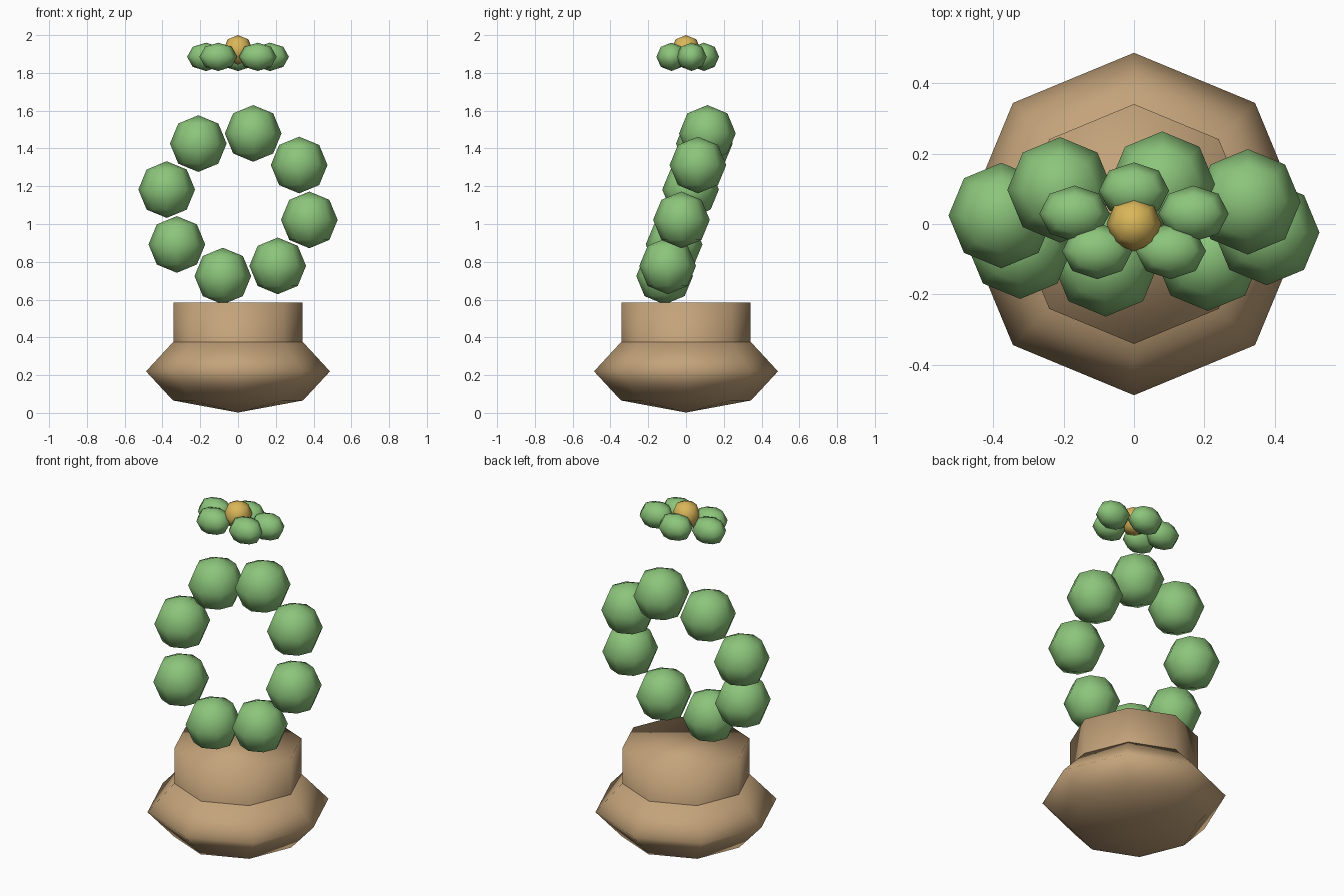
import bpy
from math import sin, cos, radians

cube = bpy.data.objects.get("Cube")
if cube:
    bpy.data.objects.remove(cube, do_unlink=True)


def material(name, rgb):
    mat = bpy.data.materials.new(name)
    mat.use_nodes = True
    mat.diffuse_color = (*rgb, 1)
    mat.node_tree.nodes["Principled BSDF"].inputs["Base Color"].default_value = (*rgb, 1)
    return mat


clay = material("clay brown", (0.55, 0.366, 0.195))
leaf = material("leaf green", (0.262, 0.558, 0.198))
gold = material("flower gold", (0.70, 0.47, 0.10))


def finish(name, mat):
    obj = bpy.context.object
    obj.name = name
    obj.data.materials.append(mat)
    bpy.ops.object.shade_smooth()
    return obj


# Low-poly ball, eight sides around and four bands high
def ball(name, mat, center, size):
    bpy.ops.mesh.primitive_uv_sphere_add(segments=8, ring_count=4, radius=1, location=center)
    obj = finish(name, mat)
    obj.scale = size
    return obj


# Pot: flattened belly and a capped neck running through it
ball("pot_belly", clay, (0, 0, 0.22), (0.487, 0.487, 0.218))
bottom, top = 0.066, 0.585
bpy.ops.mesh.primitive_cylinder_add(vertices=8, radius=0.341, depth=top - bottom,
                                    location=(0, 0, (top + bottom) / 2))
neck = finish("pot_neck", clay)
# Corners of the neck lie on the axes
neck.rotation_euler.z = 0

# Wreath: ring of balls leaning backwards
ring, lean = 0.386, 0.3
for i in range(8):
    a = radians(12 + 45 * i)
    x, z = ring * sin(a), ring * cos(a)
    ball(f"wreath_ball_{i + 1}", leaf, (x, lean * z, 1.102 + z), (0.15, 0.15, 0.15))

# Flower: five petals around a gold middle
for i in range(5):
    a = radians(90 + 72 * i)
    ball(f"petal_{i + 1}", leaf, (0.178 * cos(a), 0.095 * sin(a), 1.885), (0.1, 0.08, 0.075))
ball("flower_center", gold, (0, 0, 1.922), (0.078, 0.078, 0.078))
